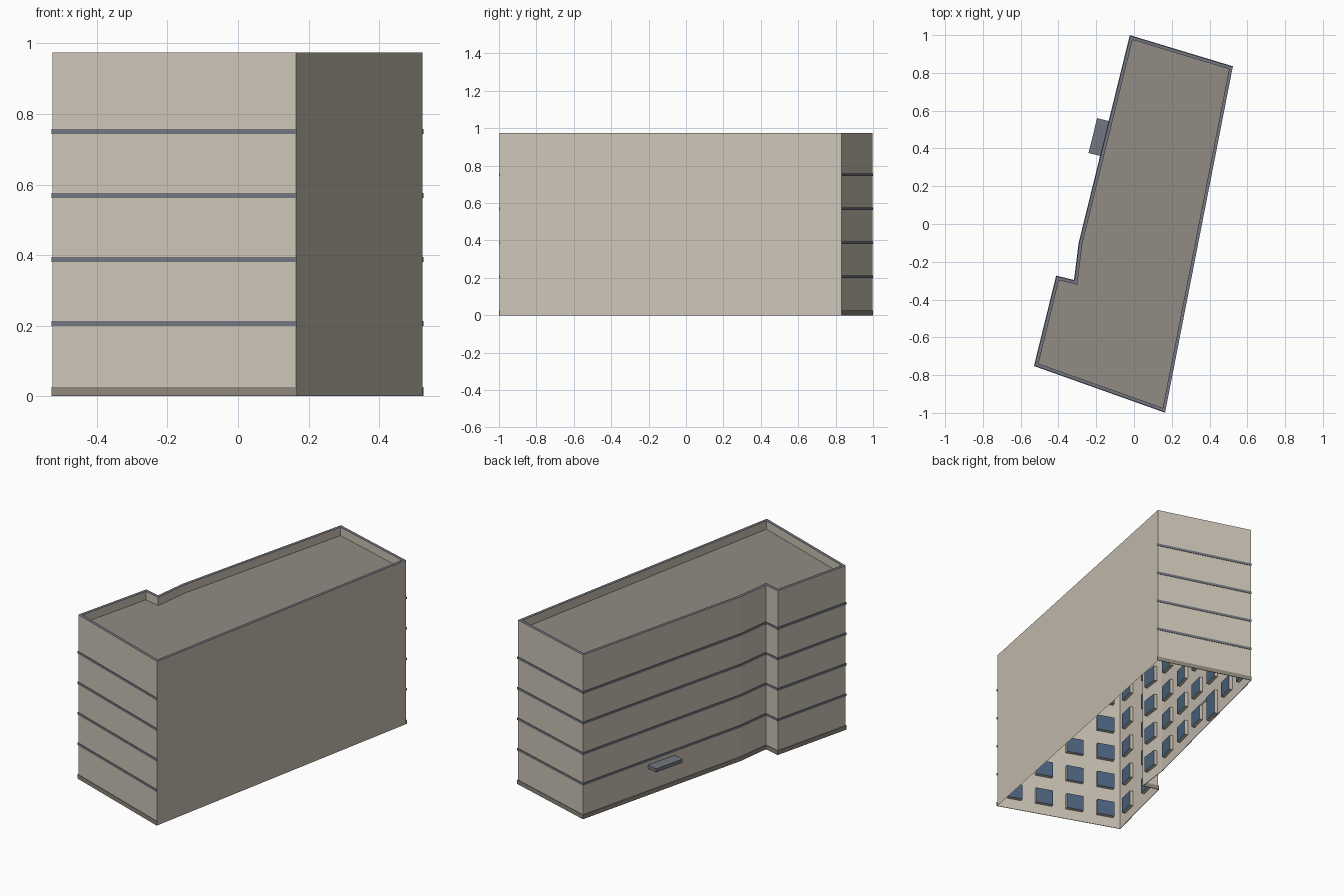
import bpy
from mathutils import Vector

if "Cube" in bpy.data.objects:
    bpy.data.objects.remove(bpy.data.objects["Cube"])

# Footprint, counter-clockwise; edge 0 is the blank party wall
PLAN = [Vector(p) for p in ((0.165, -0.996), (0.523, 0.832), (-0.02, 0.996),
                            (-0.29, -0.10), (-0.315, -0.30), (-0.41, -0.277),
                            (-0.526, -0.75))]
N = len(PLAN)
TOP, ROOF = 0.975, 0.925
STOREY = 0.182


def srgb(r, g, b):
    return tuple(((c / 255 + 0.055) / 1.055) ** 2.4 for c in (r, g, b)) + (1.0,)


def material(name, rgb):
    m = bpy.data.materials.new(name)
    m.diffuse_color = srgb(*rgb)
    m.use_nodes = True
    m.node_tree.nodes["Principled BSDF"].inputs["Base Color"].default_value = m.diffuse_color
    return m


WALL = material("beige wall", (205, 197, 183))
TRIM = material("slate trim", (116, 119, 129))
PLINTH = material("brown grey plinth", (143, 136, 124))
ROOFING = material("roof grey", (145, 139, 130))
GLASS = material("window blue", (78, 102, 130))


def build(name, verts, faces, mats, slots=None):
    me = bpy.data.meshes.new(name)
    me.from_pydata([tuple(v) for v in verts], [], faces)
    for m in mats:
        me.materials.append(m)
    for i, s in enumerate(slots or []):
        me.polygons[i].material_index = s
    me.update()
    ob = bpy.data.objects.new(name, me)
    bpy.context.collection.objects.link(ob)
    return ob


def edge_frame(i):
    """Start, direction, outward normal and length of a wall."""
    a, b = PLAN[i], PLAN[(i + 1) % N]
    d = (b - a).normalized()
    return a, d, Vector((d.y, -d.x)), (b - a).length


def offset(dist):
    """Mitred offset of the footprint, positive outwards."""
    out = []
    for i in range(N):
        n0, n1 = edge_frame(i - 1 if i else N - 1)[2], edge_frame(i)[2]
        out.append(PLAN[i] + (n0 + n1) * dist / (1 + n0.dot(n1)))
    return out


def ring(points, z):
    return [(p.x, p.y, z) for p in points]


def bridge(lo, hi):
    return [(lo + i, lo + (i + 1) % N, hi + (i + 1) % N, hi + i) for i in range(N)]


# Outer walls, parapet and roof
inner = offset(-0.017)
build("outer_walls", ring(PLAN, 0) + ring(PLAN, TOP), bridge(0, N), [WALL])
build("parapet_cap", ring(PLAN, TOP) + ring(inner, TOP), bridge(0, N), [TRIM])
build("parapet_inside", ring(inner, TOP) + ring(inner, ROOF), bridge(0, N), [WALL])
build("roof", ring(inner, ROOF), [tuple(range(N))], [ROOFING])


# Projecting strips that wrap every wall except the party wall
def strip(name, z0, z1, out, mat):
    path = list(range(1, N)) + [0]
    off = offset(out)
    verts = []
    for i in path:
        p, q = PLAN[i], off[i]
        verts += [(p.x, p.y, z0), (q.x, q.y, z0), (q.x, q.y, z1), (p.x, p.y, z1)]
    faces = [(0, 1, 2, 3)]
    for s in range(N - 1):
        a, b = 4 * s, 4 * s + 4
        faces += [(a + k, b + k, b + k + 1, a + k + 1) for k in range(3)]
    e = 4 * (N - 1)
    faces.append((e + 3, e + 2, e + 1, e))
    build(name, verts, faces, [mat])


strip("plinth", 0.0, 0.025, 0.003, PLINTH)
for k in range(4):
    z = 0.206 + k * 0.1815
    strip(f"floor_band_{k + 1}", z - 0.007, z + 0.007, 0.003, TRIM)


# Boxes set against a wall: outward distance runs from d0 to d1
def add_box(verts, faces, edge, mid, width, z0, z1, d0, d1):
    a, d, n, _ = edge_frame(edge)
    base = len(verts)
    for dist in (d0, d1):
        for s, z in ((-1, z0), (1, z0), (1, z1), (-1, z1)):
            p = a + d * (mid + s * width / 2) + n * dist
            verts.append((p.x, p.y, z))
    quads = [(3, 2, 1, 0), (4, 5, 6, 7)]
    quads += [(k, (k + 1) % 4, 4 + (k + 1) % 4, 4 + k) for k in range(4)]
    faces += [tuple(base + v for v in f) for f in quads]


# Window recesses behind the facade: glass pane on the inner face
def windows(name, edge, columns, door=None):
    verts, faces = [], []
    length = edge_frame(edge)[3]
    for c in range(columns):
        mid = length * (c + 0.5) / columns
        for k in range(5):
            z = 0.107 + k * STOREY
            z0, z1 = z - 0.046, z + 0.046
            if c == door and k == 0:
                z0, z1 = 0.005, 0.155
            add_box(verts, faces, edge, mid, 0.1, z0, z1, -0.022, -0.002)
    slots = [1 if i % 6 < 2 else 0 for i in range(len(faces))]
    build(name, verts, faces, [WALL, GLASS], slots)


windows("back_windows", 1, 3)
windows("long_side_windows", 2, 6, door=2)
windows("bend_windows", 3, 1)
windows("short_side_windows", 5, 2)
windows("front_windows", 6, 4)

# Entrance canopy
verts, faces = [], []
add_box(verts, faces, 2, 0.56, 0.19, 0.157, 0.178, -0.002, 0.066)
build("entrance_canopy", verts, faces, [TRIM])
